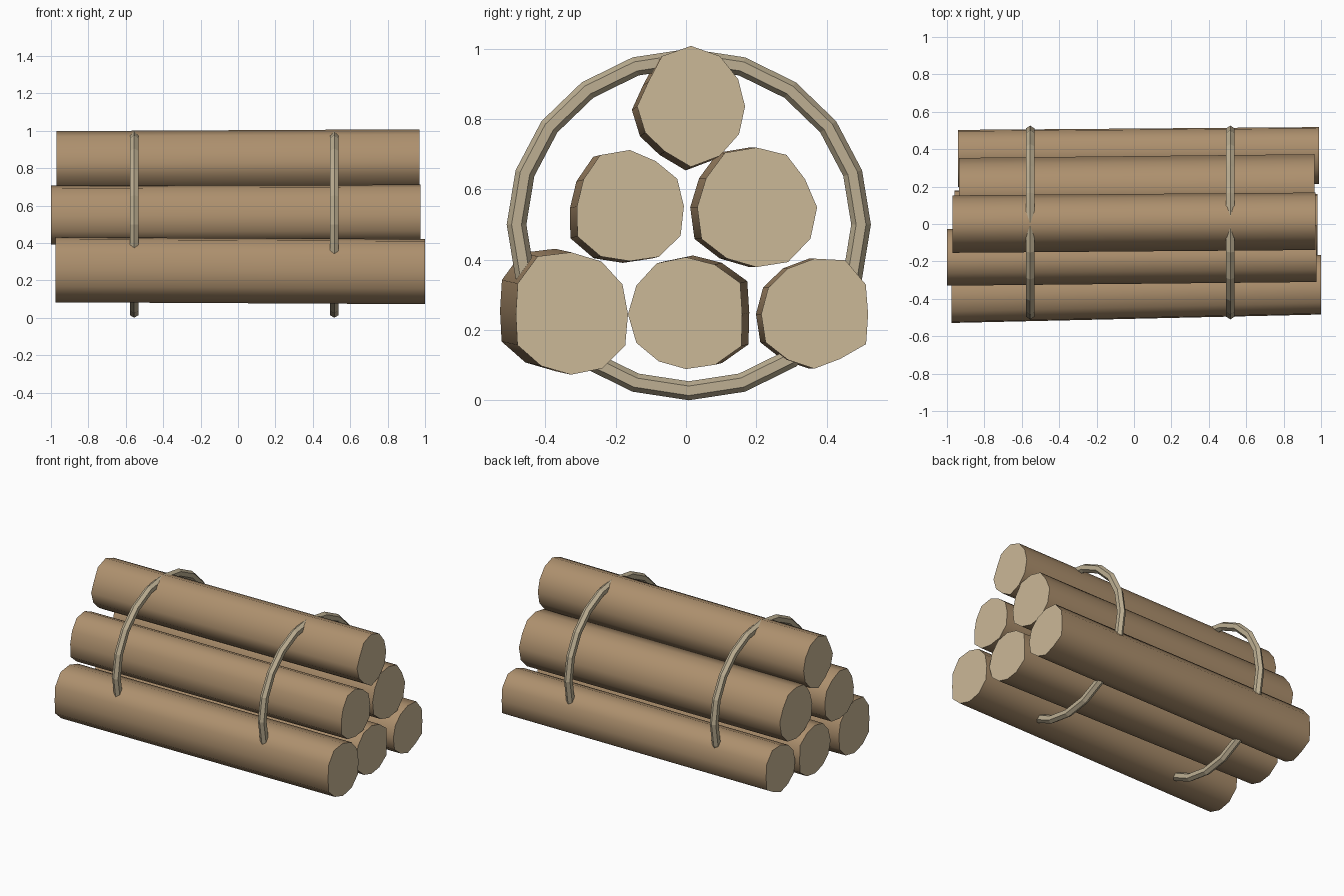
import bpy, bmesh
from math import cos, sin, pi

if "Cube" in bpy.data.objects:
    bpy.data.objects.remove(bpy.data.objects["Cube"])


def material(name, rgb):
    m = bpy.data.materials.new(name)
    m.diffuse_color = (*rgb, 1)
    m.use_nodes = True
    m.node_tree.nodes["Principled BSDF"].inputs["Base Color"].default_value = m.diffuse_color
    return m


BARK = material("bark", (0.42, 0.28, 0.155))
WOOD = material("cut_wood", (0.60, 0.48, 0.31))
ROPE = material("rope", (0.51, 0.43, 0.29))


def log(name, x0, x1, y, z, dy, dz, radii):
    """Hewn log; radii in hundredths every 30 degrees, (dy, dz) shifts the -x end."""
    bm = bmesh.new()
    n = len(radii)

    def ring(x, cy, cz):
        return [bm.verts.new((x, cy + r / 100 * cos(2 * pi * i / n),
                              cz + r / 100 * sin(2 * pi * i / n)))
                for i, r in enumerate(radii)]

    a, b = ring(x0, y + dy, z + dz), ring(x1, y, z)
    for i in range(n):
        j = (i + 1) % n
        bm.faces.new((a[i], b[i], b[j], a[j])).smooth = True
    for cap in (a[::-1], b):
        f = bm.faces.new(cap)
        f.material_index = 1
        for e in f.edges:
            e.smooth = False
    bmesh.ops.recalc_face_normals(bm, faces=bm.faces)
    me = bpy.data.meshes.new(name)
    bm.to_mesh(me)
    bm.free()
    me.materials.append(BARK)
    me.materials.append(WOOD)
    bpy.context.collection.objects.link(bpy.data.objects.new(name, me))


# Stacked logs: one on top, two in the middle, three below
log("top_log", -0.97, 0.97, 0.014, 0.836, -0.015, -0.01,
    (15.4, 15.5, 16.5, 17.2, 16.5, 14.0, 15.3, 15.0, 14.8, 17.2, 16.3, 15.8))
log("middle_front_log", -1.0, 0.975, -0.16, 0.552, -0.02, -0.005,
    (15.4, 15.6, 14.8, 16.0, 16.8, 15.2, 15.0, 17.2, 16.5, 15.6, 16.6, 16.7))
log("middle_back_log", -0.935, 0.965, 0.2, 0.549, -0.02, 0,
    (17.3, 16.0, 17.2, 17.0, 17.9, 16.5, 16.8, 18.0, 16.8, 17.0, 18.0, 17.8))
log("bottom_front_log", -0.975, 1.0, -0.327, 0.245, -0.045, 0.01,
    (16.2, 16.9, 17.3, 17.6, 19.0, 17.5, 15.7, 17.6, 17.0, 17.2, 17.8, 17.8))
log("bottom_middle_log", -0.96, 0.98, 0, 0.245, 0.02, 0.005,
    (16.0, 17.8, 16.3, 16.2, 16.7, 16.3, 16.5, 16.3, 15.5, 15.6, 16.6, 18.2))
log("bottom_back_log", -0.94, 0.99, 0.365, 0.245, -0.015, 0,
    (15.3, 16.9, 17.7, 15.8, 15.0, 15.1, 15.1, 16.0, 15.0, 15.5, 14.7, 17.0))

# Two rope hoops, slightly squashed in height
for name, x in (("left_rope", -0.555), ("right_rope", 0.515)):
    bpy.ops.mesh.primitive_torus_add(
        location=(x, 0.008, 0.5), rotation=(0, pi / 2, 0),
        major_segments=20, minor_segments=6, major_radius=0.49, minor_radius=0.028)
    hoop = bpy.context.object
    hoop.name = name
    hoop.scale = (0.965, 1, 0.9)
    hoop.data.materials.append(ROPE)
